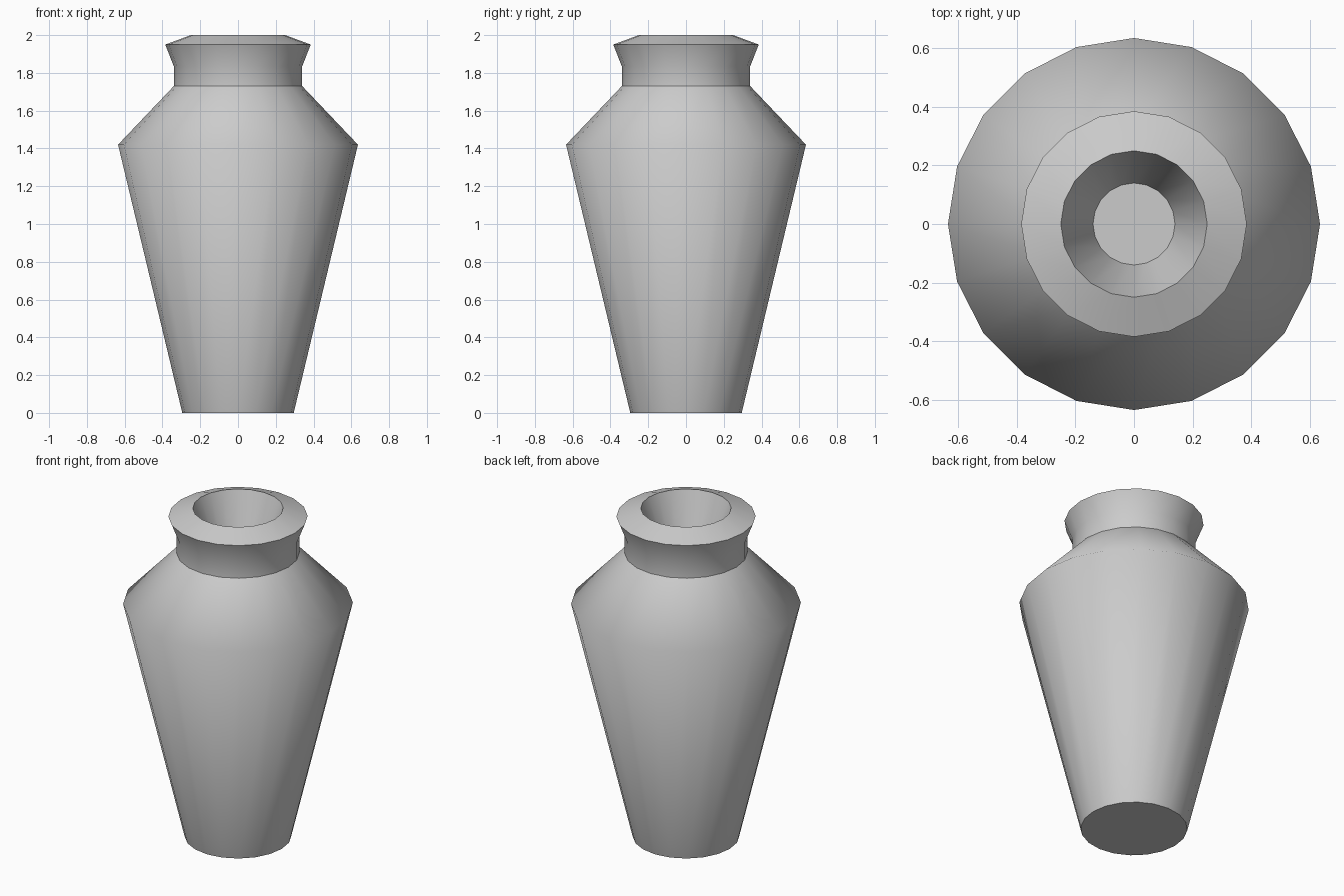
import bpy, bmesh
from math import cos, sin, pi

if "Cube" in bpy.data.objects:
    bpy.data.objects.remove(bpy.data.objects["Cube"])

SIDES = 20
# (radius, height, sharp ring) from the foot up, over the rim and down into the well
PROFILE = [
    (0.295, 0.0, True),    # foot
    (0.635, 1.42, False),  # soft shoulder
    (0.34, 1.73, True),    # neck base
    (0.34, 1.835, False),  # neck top
    (0.385, 1.95, True),   # lip edge
    (0.25, 2.0, True),     # mouth
    (0.14, 1.70, True),    # well floor
]

bm = bmesh.new()

# Rings of the turned profile
rings = []
for r, z, _ in PROFILE:
    rings.append([bm.verts.new((r * cos(2 * pi * i / SIDES),
                                r * sin(2 * pi * i / SIDES), z))
                  for i in range(SIDES)])

# Walls between rings
for a, b in zip(rings, rings[1:]):
    for i in range(SIDES):
        j = (i + 1) % SIDES
        bm.faces.new((a[i], a[j], b[j], b[i]))

# Underside and well floor
bm.faces.new(rings[0][::-1])
bm.faces.new(rings[-1])

# Smooth around the vase, crisp at the marked rings
for f in bm.faces:
    f.smooth = True
for ring, (_, _, sharp) in zip(rings, PROFILE):
    for i in range(SIDES):
        bm.edges.get((ring[i], ring[(i + 1) % SIDES])).smooth = not sharp

mesh = bpy.data.meshes.new("vase")
bm.to_mesh(mesh)
bm.free()
bpy.context.collection.objects.link(bpy.data.objects.new("vase", mesh))
